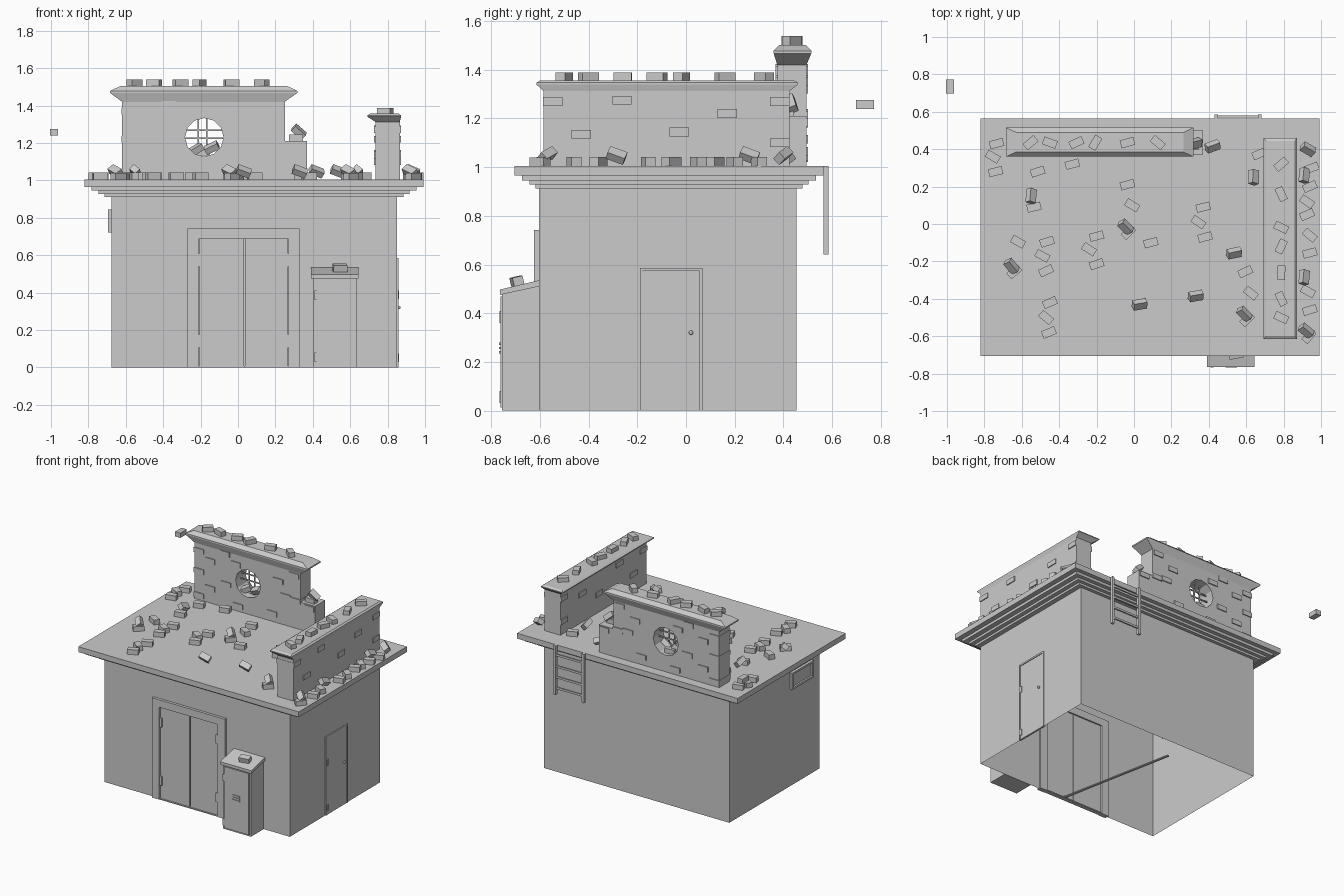
import bpy, bmesh, math, random
from mathutils import Matrix, Vector

random.seed(4)
R = math.radians


def finish(name, bm):
    bmesh.ops.recalc_face_normals(bm, faces=bm.faces[:])
    me = bpy.data.meshes.new(name)
    bm.to_mesh(me)
    bm.free()
    ob = bpy.data.objects.new(name, me)
    bpy.context.collection.objects.link(ob)
    return ob


def add_box(bm, x0, x1, y0, y1, z0, z1):
    m = Matrix.Translation(((x0 + x1) / 2, (y0 + y1) / 2, (z0 + z1) / 2))
    bmesh.ops.create_cube(bm, size=1, matrix=m @ Matrix.Diagonal((x1 - x0, y1 - y0, z1 - z0, 1)))


def boxes(name, items):
    bm = bmesh.new()
    for b in items:
        add_box(bm, *b)
    return finish(name, bm)


def prism(name, pts, vec):
    bm = bmesh.new()
    f = bm.faces.new([bm.verts.new(p) for p in pts])
    new = bmesh.ops.extrude_face_region(bm, geom=[f])['geom']
    bmesh.ops.translate(bm, vec=vec, verts=[v for v in new if isinstance(v, bmesh.types.BMVert)])
    # the starting face is kept by the extrude, closing the back
    return finish(name, bm)


def loft(name, rings):
    # stack of rectangles (x0, x1, y0, y1, z) joined into a solid
    bm = bmesh.new()
    loops = [[bm.verts.new(p) for p in ((a, c, z), (b, c, z), (b, d, z), (a, d, z))] for a, b, c, d, z in rings]
    for lo, hi in zip(loops, loops[1:]):
        for i in range(4):
            bm.faces.new((lo[i], lo[(i + 1) % 4], hi[(i + 1) % 4], hi[i]))
    bm.faces.new(loops[0])
    bm.faces.new(loops[-1])
    return finish(name, bm)


def bricks(name, items):
    # loose bricks: x, y, z, turn, tilt about the length, pitch
    bm = bmesh.new()
    for x, y, z, turn, tilt, pitch in items:
        m = Matrix.Translation((x, y, z)) @ Matrix.Rotation(R(turn), 4, 'Z')
        m = m @ Matrix.Rotation(R(pitch), 4, 'Y') @ Matrix.Rotation(R(tilt), 4, 'X')
        bmesh.ops.create_cube(bm, size=1, matrix=m @ Matrix.Diagonal((0.075, 0.043, 0.036, 1)))
    return finish(name, bm)


# main block, open underneath
bm = bmesh.new()
add_box(bm, -0.675, 0.85, -0.605, 0.455, 0, 0.92)
bmesh.ops.delete(bm, geom=[f for f in bm.faces if f.calc_center_median().z < 0.01], context='FACES')
finish("building_walls", bm)
boxes("floor_bar", []).location.z = 0
bar = bpy.data.objects["floor_bar"]
bpy.data.objects.remove(bar)

# stepped cornice and roof slab
steps = [(0.107, 0.086, 0.912, 0.93), (0.075, 0.061, 0.928, 0.947), (0.0375, 0.031, 0.945, 0.967), (0, 0, 0.965, 1.005)]
for i, (dx, dy, z0, z1) in enumerate(steps):
    boxes("roof_slab" if i == 3 else f"cornice_step_{i}", [(-0.82 + dx, 0.993 - dx, -0.705 + dy, 0.565 - dy, z0, z1)])

# front double door
boxes("front_door_frame", [(-0.27, -0.21, -0.625, -0.59, 0, 0.742), (0.27, 0.33, -0.625, -0.59, 0, 0.742),
                           (-0.21, 0.27, -0.625, -0.59, 0.687, 0.742), (-0.23, 0.28, -0.622, -0.59, 0, 0.008)])
boxes("front_doors", [(-0.207, 0.032, -0.615, -0.598, 0.008, 0.685), (0.038, 0.267, -0.615, -0.598, 0.008, 0.685)])
boxes("front_door_hinges", [(x, x + 0.018, -0.623, -0.61, z, z + 0.068) for x in (-0.21, 0.252) for z in (0.107, 0.54)])

# utility cabinet with sloping lid
prism("cabinet_body", [(0.405, -0.755, 0), (0.405, -0.605, 0), (0.405, -0.605, 0.51), (0.405, -0.755, 0.478)], (0.23, 0, 0))
prism("cabinet_lid", [(0.39, -0.765, 0.475), (0.39, -0.605, 0.51), (0.39, -0.605, 0.535), (0.39, -0.765, 0.497)], (0.255, 0, 0))
boxes("cabinet_door", [(0.42, 0.622, -0.763, -0.75, 0.012, 0.468)])
boxes("cabinet_hinges", [(0.408, 0.424, -0.766, -0.75, z, z + 0.05) for z in (0.03, 0.36)])
boxes("cabinet_vents", [(0.49, 0.55, -0.768, -0.76, z, z + 0.01) for z in (0.235, 0.252, 0.269)])

# right side door
boxes("side_door_frame", [(0.84, 0.858, -0.19, -0.177, 0, 0.585), (0.84, 0.858, 0.055, 0.067, 0, 0.585),
                          (0.84, 0.858, -0.177, 0.055, 0.573, 0.585)])
boxes("side_door", [(0.84, 0.854, -0.176, 0.054, 0, 0.572)])
boxes("side_door_hinges", [(0.85, 0.86, -0.178, -0.163, z, z + 0.045) for z in (0.03, 0.365)])
bm = bmesh.new()
bmesh.ops.create_uvsphere(bm, u_segments=10, v_segments=6, radius=0.009, matrix=Matrix.Translation((0.86, 0.02, 0.32)))
finish("side_door_knob", bm)

# left side window
boxes("window_frame", [(-0.695, -0.67, -0.51, -0.255, z, z + 0.014) for z in (0.72, 0.831)] +
      [(-0.695, -0.67, y, y + 0.014, 0.734, 0.831) for y in (-0.51, -0.269)])
boxes("window_pane", [(-0.682, -0.67, -0.496, -0.269, 0.734, 0.831)])

# ladder hanging from the back edge
boxes("ladder", [(x, x + 0.02, 0.565, 0.585, 0.642, 1.005) for x in (0.43, 0.662)] +
      [(0.45, 0.662, 0.569, 0.581, z, z + 0.015) for z in (0.685, 0.765, 0.845, 0.93)])

# back parapet with a broken end and a round hole
wall = prism("back_parapet", [(-0.62, 0.375, 1), (0.37, 0.375, 1), (0.37, 0.375, 1.21), (0.25, 0.375, 1.21),
                              (0.25, 0.375, 1.43), (-0.62, 0.375, 1.43)], (0, 0.12, 0))
bm = bmesh.new()
bmesh.ops.create_cone(bm, cap_ends=True, segments=12, radius1=0.103, radius2=0.103, depth=0.4,
                      matrix=Matrix.Translation((-0.18, 0.435, 1.23)) @ Matrix.Rotation(R(90), 4, 'X'))
cutter = finish("hole_cutter", bm)
mod = wall.modifiers.new("hole", 'BOOLEAN')
mod.object = cutter
mod.solver = 'EXACT'
bpy.context.view_layer.objects.active = wall
bpy.ops.object.modifier_apply(modifier="hole")
bpy.data.objects.remove(cutter)
boxes("hole_grille", [(x, x + 0.008, 0.431, 0.439, 1.13, 1.33) for x in (-0.217, -0.17)] +
      [(-0.28, -0.08, 0.431, 0.439, z, z + 0.008) for z in (1.22, 1.265)])
loft("back_parapet_cap", [(-0.62, 0.25, 0.375, 0.495, 1.42), (-0.685, 0.318, 0.36, 0.515, 1.468),
                          (-0.685, 0.318, 0.36, 0.515, 1.478), (-0.63, 0.265, 0.385, 0.49, 1.503)])

# right parapet
boxes("right_parapet", [(0.735, 0.865, -0.585, 0.425, 1, 1.32)])
loft("right_parapet_cap", [(0.735, 0.865, -0.585, 0.425, 1.312), (0.692, 0.872, -0.615, 0.46, 1.34),
                           (0.692, 0.872, -0.615, 0.46, 1.347), (0.705, 0.86, -0.6, 0.445, 1.356)])

# bricks showing through the plaster
p = 0.007
face = [(-0.37, 1.405), (-0.49, 1.32), (-0.28, 1.26 + 0.09), (0.07, 1.32), (0.2, 1.395), (0.13, 1.22), (0.02, 1.065),
        (-0.49, 1.115), (-0.26, 1.045), (-0.36, 1.18), (-0.582, 1.37), (-0.582, 1.22), (-0.582, 1.04), (0.212, 1.21), (0.325, 1.185)]
boxes("back_parapet_bricks", [(x - 0.04, x + 0.04, 0.375 - p, 0.495 + p, z - 0.018, z + 0.018) for x, z in face])
face = [(-0.547, 1.27), (-0.263, 1.275), (0.17, 1.22), (-0.43, 1.135), (-0.027, 1.145), (0.385, 1.27), (0.385, 1.1)]
boxes("right_parapet_bricks", [(0.735 - p, 0.865 + p, y - 0.04, y + 0.04, z - 0.018, z + 0.018) for y, z in face])

# flat loose bricks on the roof: x, y, then turned left or right
lean_left = [(-0.735, 0.43), (-0.74, 0.28), (-0.515, 0.28), (-0.33, 0.32), (-0.535, 0.09), (-0.465, -0.095), (-0.47, -0.25),
             (-0.45, -0.42), (-0.455, -0.58), (-0.2, -0.065), (-0.2, -0.215), (-0.035, 0.21), (0.09, -0.1), (0.37, 0.09),
             (0.38, -0.07), (0.595, -0.255), (0.67, 0.375), (0.94, 0.2), (0.925, 0.05), (0.94, -0.155), (0.94, -0.46), (0.95, 0.3)]
lean_right = [(-0.755, 0.36), (-0.62, -0.095), (-0.49, -0.17), (-0.47, -0.5), (-0.24, -0.135), (-0.01, 0.1), (0.345, 0.01),
              (0.625, -0.37), (0.925, 0.12), (0.94, -0.06), (0.93, -0.36)]
bricks("roof_bricks", [(x, y, 1.023, 18 + random.uniform(-6, 8), 0, 0) for x, y in lean_left] +
       [(x, y, 1.023, -35 + random.uniform(-6, 8), 0, 0) for x, y in lean_right])

# tipped bricks, each leaning on a flat one
tipped = [(-0.55, 0.15, 85), (-0.655, -0.225, -50), (-0.045, -0.015, -45), (0.03, -0.43, 10), (0.33, -0.385, 10),
          (0.535, -0.155, 12), (0.59, -0.48, -45), (0.64, 0.25, 88), (0.91, 0.26, 85), (0.91, -0.285, 85), (0.92, -0.57, -40),
          (0.42, 0.415, 20), (0.93, 0.4, -30)]
bricks("tipped_bricks", [(x, y, 1.048, a, 40, 20) for x, y, a in tipped])
bricks("under_bricks", [(x + 0.015, y - 0.03, 1.022, a + 90, 0, 0) for x, y, a in tipped if a < -35])

# bricks on the parapet caps, in the hole and on the cabinet
bricks("back_cap_bricks", [(x, 0.435, 1.52, a, 0, 0) for x, a in
                           ((-0.553, 40), (-0.45, -20), (-0.308, 25), (-0.207, 60), (-0.035, 15), (0.127, -40))])
bricks("right_cap_bricks", [(0.787, y, 1.37, a, 0, 0) for y, a in
                            ((-0.5, -25), (-0.4, -65), (-0.26, 88), (-0.12, 65), (-0.018, -25), (0.16, -65), (0.32, 40))])
bricks("hole_bricks", [(-0.225, 0.42, 1.165, 20, 10, -30), (-0.14, 0.42, 1.175, -10, 30, -25), (-0.19, 0.45, 1.15, 5, 0, 0)])
bricks("broken_end_bricks", [(0.325, 0.43, 1.26, 15, 30, 40), (0.31, 0.42, 1.226, 0, 0, 0)])
bricks("cabinet_brick", [(0.545, -0.695, 0.532, 10, 13, 0)])

# stray brick off to the side
bricks("stray_brick", [(-0.984, 0.735, 1.257, 90, 0, 0)])

# slim bar lying across the open floor
bricks("floor_strip", [(0, 0, 0, 0, 0, 0)])
strip = bpy.data.objects["floor_strip"]
strip.scale = (12, 0.45, 0.2)
strip.location = (0.03, -0.15, 0.005)
strip.rotation_euler.z = math.atan2(0.9, -0.18)
